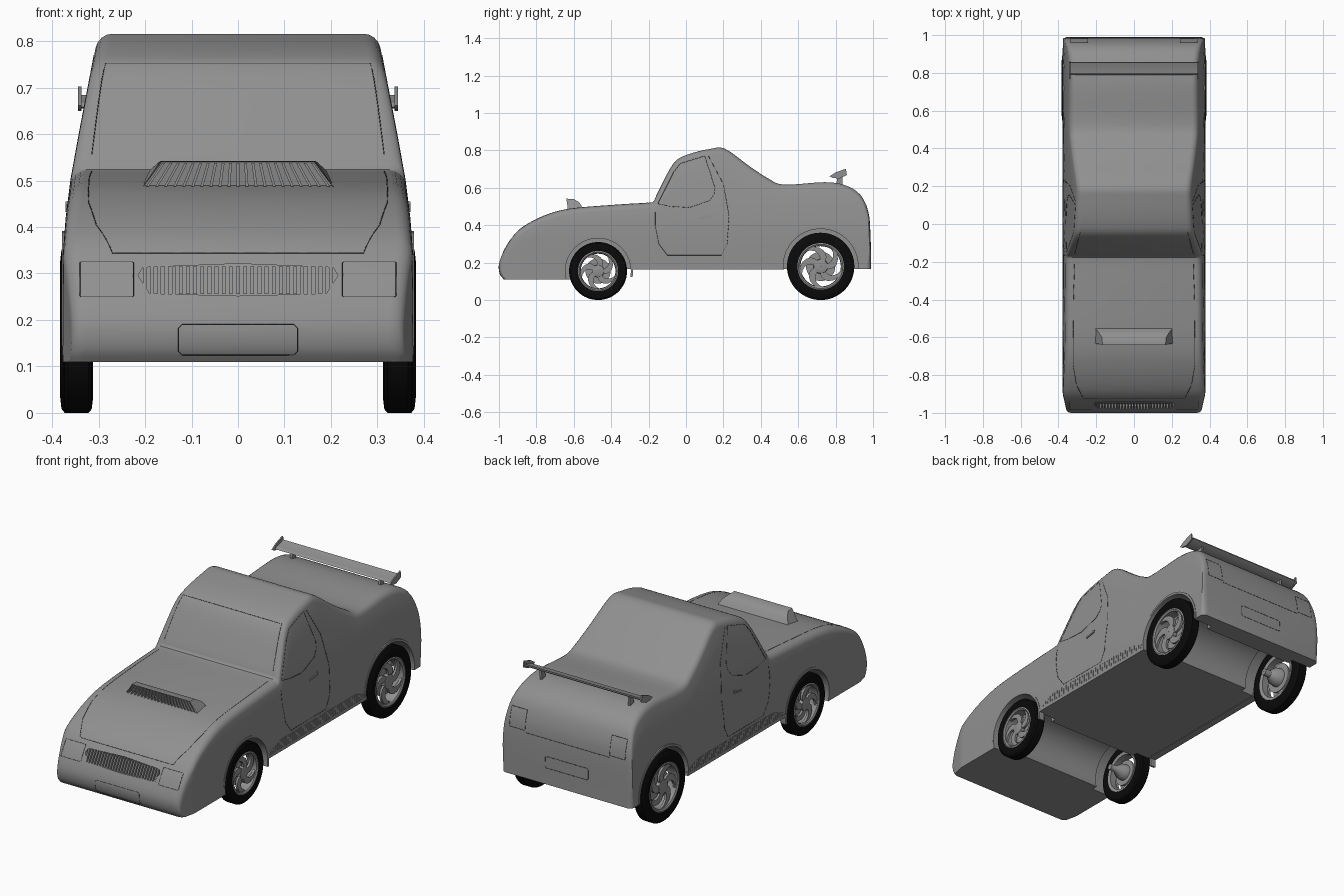
import bpy, bmesh
from math import sin, cos, pi, radians

if "Cube" in bpy.data.objects:
    bpy.data.objects.remove(bpy.data.objects["Cube"])

# ---------- body shape functions ----------
KEY = [(-.975, .11), (-.995, .14), (-1.0, .19), (-.98, .25), (-.94, .32), (-.88, .385), (-.76, .45),
       (-.62, .488), (-.36, .51), (-.2, .52), (-.172, .53), (-.155, .565), (-.07, .725), (0, .775), (.13, .808),
       (.21, .808), (.34, .715), (.44, .65), (.525, .617), (.74, .63), (.85, .614), (.93, .565),
       (.97, .485), (.985, .38), (.99, .165)]


def catmull(pts, n=4):
    out = []
    for i in range(len(pts) - 1):
        a, b, c, d = pts[max(i - 1, 0)], pts[i], pts[i + 1], pts[min(i + 2, len(pts) - 1)]
        for k in range(n):
            t = k / n
            out.append(tuple(.5 * (2 * q + (r - p) * t + (2 * p - 5 * q + 4 * r - s) * t * t
                                   + (3 * q - p - 3 * r + s) * t ** 3) for p, q, r, s in zip(a, b, c, d)))
    return out + [pts[-1]]


P = catmull(KEY)


def hit(axis, v, last):
    segs = list(zip(P, P[1:]))
    for a, b in (reversed(segs) if last else segs):
        if min(a[axis], b[axis]) <= v <= max(a[axis], b[axis]):
            t = (v - a[axis]) / ((b[axis] - a[axis]) or 1)
            return a[1 - axis] + t * (b[1 - axis] - a[1 - axis])
    return 0


def top(y): return hit(0, y, True)
def nose(z): return hit(1, z, False)
def tail(z): return hit(1, z, True)


def width(y, z):
    tab = [(0, .378), (.34, .376), (.42, .37), (.5, .36), (.6, .342), (.82, .3)]
    for (a, wa), (b, wb) in zip(tab, tab[1:]):
        if z <= b:
            w = wa + (wb - wa) * (z - a) / (b - a)
            break
    return w * min(1, 1 + (y + .9) * .6)


# ---------- mesh helpers ----------
def skin(bm, rings, closed=False):
    vs = [[bm.verts.new(p) for p in r] for r in rings]
    n = len(vs[0])
    pairs = list(zip(vs, vs[1:])) + ([(vs[-1], vs[0])] if closed else [])
    for a, b in pairs:
        for i in range(n):
            bm.faces.new((a[i], a[(i + 1) % n], b[(i + 1) % n], b[i]))
    if not closed:
        bm.faces.new(vs[0])
        bm.faces.new(vs[-1])


def prism(bm, pts, f, lo, hi):
    skin(bm, [[f(p, h) for p in pts] for h in (lo, hi)])


def yz(p, h): return (h, p[0], p[1])
def on_nose(p, h): return (p[0], nose(p[1]) + h, p[1])


def disc(y, z, r):
    return [(y + r * cos(2 * pi * k / 64), z + r * sin(2 * pi * k / 64)) for k in range(64)]


def lathe(bm, prof, y, z, n=48):
    skin(bm, [[(x, y + r * cos(2 * pi * k / n), z + r * sin(2 * pi * k / n)) for x, r in prof]
              for k in range(n)], True)


PAINT, BLACK, DARK = ("body_grey", .28), ("rubber", .003), ("seam", .04)


def finish(name, bm, mirror=False, color=PAINT):
    bmesh.ops.recalc_face_normals(bm, faces=bm.faces)
    me = bpy.data.meshes.new(name)
    bm.to_mesh(me)
    bm.free()
    ob = bpy.data.objects.new(name, me)
    bpy.context.collection.objects.link(ob)
    if mirror:
        ob.modifiers.new("mirror", 'MIRROR')
    paint(ob, color)
    smooth(ob)
    return ob


def smooth(ob):
    bpy.ops.object.select_all(action='DESELECT')
    ob.select_set(True)
    bpy.context.view_layer.objects.active = ob
    bpy.ops.object.shade_smooth_by_angle(angle=radians(32))


def paint(ob, color):
    m = bpy.data.materials.get(color[0]) or bpy.data.materials.new(color[0])
    m.diffuse_color = (*[color[1]] * 3, 1)
    m.use_nodes = True
    m.node_tree.nodes["Principled BSDF"].inputs["Base Color"].default_value = m.diffuse_color
    ob.data.materials.append(m)


# ---------- body: lofted rings, each running from roofline down to floor ----------
bm = bmesh.new()
rings = []
for ty, tz in P:
    by = ty * .96
    bz = .11 if by < -.47 else .165
    L = max(((ty - by) ** 2 + (tz - bz) ** 2) ** .5, 1e-6)
    r = min(.03, L * .6)
    ds = [(r * (1 - cos(a)), r * (1 - sin(a))) for a in (0, pi / 8, pi / 4, 3 * pi / 8, pi / 2)]
    ds += [(r + (L - r) * k / 6, 0) for k in range(1, 7)]
    half = []
    for d, inset in ds:
        y, z = ty + (by - ty) * d / L, tz + (bz - tz) * d / L
        half.append((width(y, z) - inset, y, z))
    rings.append(half + [(-x, y, z) for x, y, z in reversed(half)])
skin(bm, rings)
body = finish("car_body", bm)

# wheel wells, narrower axle tunnels between them, and grille opening
WHEELS = [("front", -.47, .155, .175, .376), ("rear", .72, .18, .2, .383)]
GRILLE = [(-.205, .313), (0, .321), (.205, .313), (.215, .295), (.19, .257), (0, .252), (-.19, .257), (-.215, .295)]
cutters = []
for name, y, R, arch, xo in WHEELS:
    for lo, hi, rad in ((.265, .5, arch), (-.5, -.265, arch), (-.3, .3, R * .93)):
        bm = bmesh.new()
        prism(bm, disc(y, R, rad), yz, lo, hi)
        cutters.append(finish(name + "_arch_cutter", bm))
bm = bmesh.new()
prism(bm, GRILLE, on_nose, -.06, .025)
cutters.append(finish("grille_cutter", bm))
for c in cutters:
    c.hide_render = True
    m = body.modifiers.new("cut", 'BOOLEAN')
    m.operation, m.object, m.solver = 'DIFFERENCE', c, 'EXACT'
    bpy.context.view_layer.objects.active = body
    bpy.ops.object.modifier_apply(modifier=m.name)
    bpy.data.objects.remove(c)
smooth(body)

# ---------- grille slats ----------
bm = bmesh.new()
for k in range(27):
    x = -.2 + .4 * k / 26
    prism(bm, [(x - .004, .256), (x + .004, .256), (x + .004, .315), (x - .004, .315)], on_nose, -.002, .027)
finish("grille_slats", bm)

# ---------- hood scoop with slatted mouth ----------
bm = bmesh.new()
prof = [(-.63, .48, .21), (-.64, .542, .167), (-.60, .54, .17), (-.57, .522, .19), (-.545, .48, .21)]
skin(bm, [[(s * x, y, z) for y, z, x in prof] for s in (-1, 1)])
bm.faces.ensure_lookup_table()
mouth = min(bm.faces, key=lambda f: f.calc_center_median().y)
bmesh.ops.recalc_face_normals(bm, faces=bm.faces)
bmesh.ops.inset_region(bm, faces=[mouth], thickness=.006, depth=-.02)
for k in range(21):
    u = -1 + 2 * k / 20
    b, t = u * .195, u * .16
    prism(bm, [(b - .003, .487), (b + .003, .487), (t + .003, .538), (t - .003, .538)],
          lambda p, h: (p[0], -.634 + h, p[1]), 0, .02)
finish("hood_scoop", bm)

# ---------- rear wing ----------
bm = bmesh.new()
prism(bm, [(.79, .658), (.80, .668), (.83, .674), (.855, .684), (.857, .678), (.83, .66), (.80, .655)], yz, -.34, .34)
finish("rear_wing", bm)
bm = bmesh.new()
prism(bm, [(.768, .662), (.80, .682), (.855, .702), (.86, .668), (.82, .65), (.785, .652)], yz, .337, .344)
prism(bm, [(.80, .6), (.835, .6), (.838, .665), (.812, .665)], yz, .25, .262)
finish("wing_endplates_and_posts", bm, True)

# ---------- arch lips, sill louvres, door handles ----------
bm = bmesh.new()
for (name, y, R, arch, xo), a0 in zip(WHEELS, (-10, -3)):
    angs = [radians(a0 + (180 - a0) * k / 32) for k in range(33)]
    pts = [(y + arch * cos(a), R + arch * sin(a)) for a in angs]
    pts += [(y + (arch + .012) * cos(a), R + (arch + .012) * sin(a)) for a in reversed(angs)]
    prism(bm, pts, yz, .35, .379)
finish("arch_lips", bm, True)
bm = bmesh.new()
prism(bm, [(-.29, .163), (.525, .163), (.525, .18), (-.29, .18)], yz, .34, .379)
for k in range(44):
    y = -.26 + .76 * k / 43
    h = .19 + .035 * min(1, (y + .28) / .1, (.53 - y) / .1)
    prism(bm, [(y - .005, .18), (y + .003, .18), (y + .006, h), (y - .002, h)], yz, .37, .379)
finish("sill_louvres", bm, True)
bm = bmesh.new()
prism(bm, [(.07, .432), (.13, .442), (.13, .455), (.12, .455), (.115, .448), (.07, .44)], yz, .36, .3715)
finish("door_handles", bm, True)

# ---------- wheels ----------
for name, y, R, arch, xo in WHEELS:
    xi, q = xo - .064, R * .68
    bm = bmesh.new()
    lathe(bm, [(xo - .004, q), (xo, R * .8), (xo - .003, R * .95), (xo - .01, R), (xi + .01, R),
               (xi + .003, R * .95), (xi, R * .8), (xi + .004, q)], y, R, 64)
    finish(name + "_tyres", bm, True, BLACK)
    bm = bmesh.new()
    lathe(bm, [(xo - .003, q + .002), (xo - .001, q - .004), (xo - .006, q * .9), (xi + .006, q * .88),
               (xi + .002, q + .002)], y, R)
    # curved spokes
    for j in range(5):
        edge = []
        for side in (-1, 1):
            row = []
            for k in range(7):
                t = k / 6
                a = 2 * pi * j / 5 + .9 * t * t + side * (.42 - .22 * t)
                rr = q * (.25 + .68 * t)
                row.append((y + rr * cos(a), R + rr * sin(a)))
            edge += row if side < 0 else row[::-1]
        prism(bm, edge, yz, xo - .024, xo - .012)
    lathe(bm, [(xo - .006, .001), (xo - .006, q * .14), (xo - .01, q * .3), (xo - .03, q * .32), (xo - .03, .001)], y, R)
    finish(name + "_rims", bm, True)
    # brake disc, hub cone and stub axle
    bm = bmesh.new()
    lathe(bm, [(xo - .036, .001), (xo - .036, q * .64), (xo - .044, q * .64), (xo - .044, q * .4), (xi - .01, q * .36),
               (xi - .04, q * .16), (xi - .075, q * .14), (xi - .075, .001)], y, R, 32)
    finish(name + "_brakes", bm, True)


# ---------- panel seams drawn on the surface ----------
def seam(name, pts, f, closed=False, both=False, n=8):
    cu = bpy.data.curves.new(name, 'CURVE')
    cu.dimensions, cu.bevel_depth, cu.bevel_resolution = '3D', .001, 0
    pts = pts + pts[:1] if closed else pts
    path = [tuple(a[i] + (b[i] - a[i]) * k / n for i in (0, 1)) for a, b in zip(pts, pts[1:]) for k in range(n)]
    path.append(pts[-1])
    for s in ((1, -1) if both else (1,)):
        sp = cu.splines.new('POLY')
        sp.points.add(len(path) - 1)
        for v, p in zip(sp.points, path):
            x, y, z = f(p)
            v.co = (s * x, y, z, 1)
    ob = bpy.data.objects.new(name, cu)
    bpy.context.collection.objects.link(ob)
    paint(ob, DARK)


def rect(x0, x1, z0, z1, c=.008):
    return [(x0 + c, z0), (x1 - c, z0), (x1, z0 + c), (x1, z1 - c), (x1 - c, z1), (x0 + c, z1), (x0, z1 - c), (x0, z0 + c)]


def side_f(p): return (width(*p), p[0], p[1])
def top_f(p): return (p[0], p[1], top(p[1]))
def nose_f(p): return (p[0], nose(p[1]), p[1])
def tail_f(p): return (p[0], tail(p[1]), p[1])


seam("side_windows", [(-.15, .515), (-.065, .685), (-.03, .73), (.1, .77), (.155, .6), (.15, .565), (.125, .532),
                      (.02, .495), (-.08, .5)], side_f, True, True)
seam("doors", [(.12, .77), (.2, .62), (.23, .45), (.22, .3), (.19, .24), (-.1, .24), (-.145, .3), (-.165, .4),
               (-.165, .47)], side_f, False, True)
seam("windscreen", [(.315, -.16), (.285, -.045), (-.285, -.045), (-.315, -.16)], top_f)
seam("hood", [(.315, -.2), (.32, -.4), (.322, -.75), (.305, -.85), (.27, -.922), (-.27, -.922), (-.305, -.85),
              (-.322, -.75), (-.32, -.4), (-.315, -.2)], top_f)
seam("headlights", rect(.225, .34, .25, .325, .002), nose_f, True, True)
seam("front_plate", rect(-.128, .128, .125, .19), nose_f, True)
seam("tail_lights", rect(.245, .335, .41, .51, .002), tail_f, True, True)
seam("rear_plate", rect(-.125, .125, .25, .31), tail_f, True)
seam("boot_lid", [(.245, .4), (-.245, .4)], tail_f)
